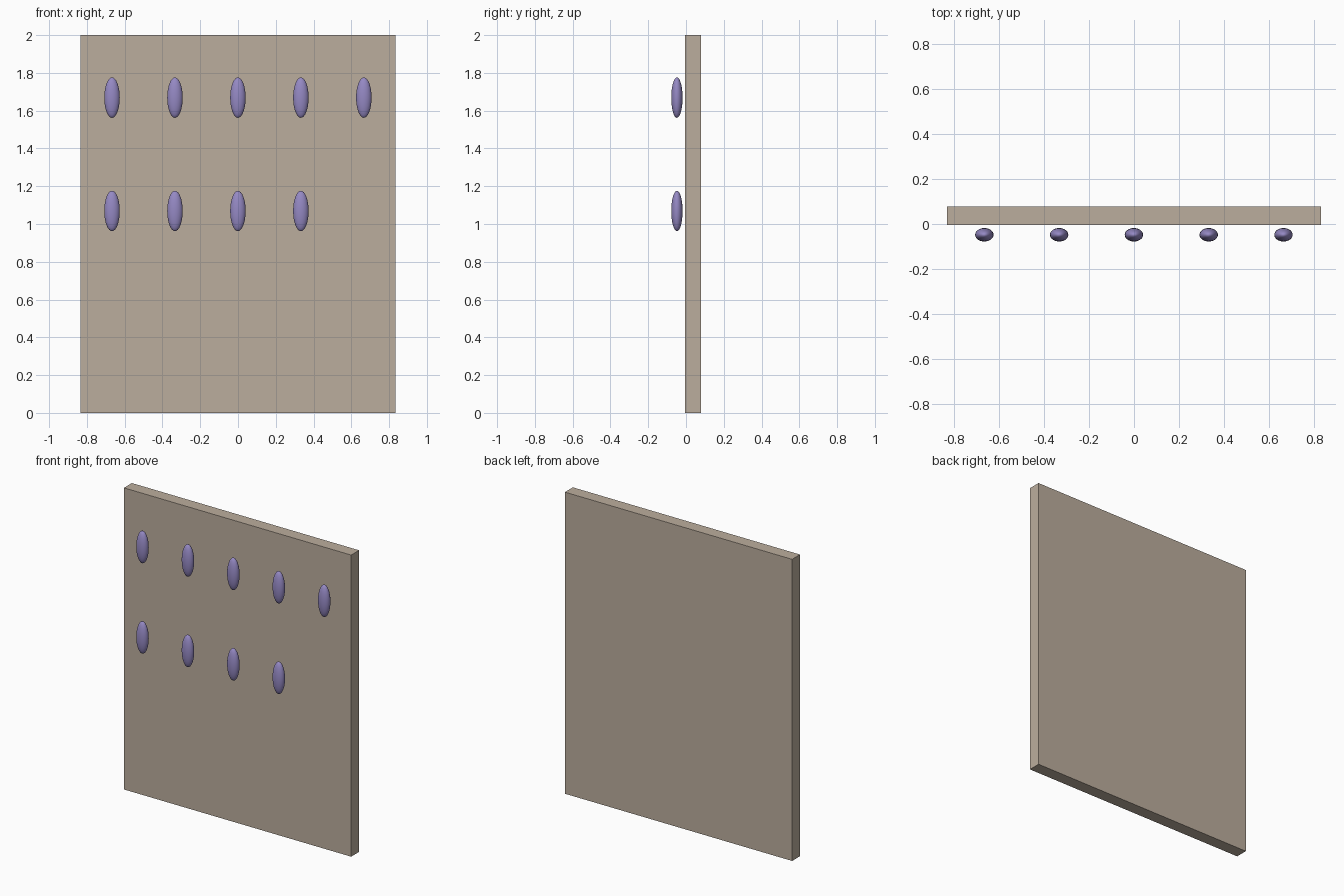
import bpy

if "Cube" in bpy.data.objects:
    bpy.data.objects.remove(bpy.data.objects["Cube"])

def material(name, rgb):
    m = bpy.data.materials.new(name)
    m.diffuse_color = (*rgb, 1)
    m.use_nodes = True
    m.node_tree.nodes["Principled BSDF"].inputs["Base Color"].default_value = m.diffuse_color
    return m

board_mat = material("tan_board", (0.50, 0.42, 0.34))
knob_mat = material("purple_grip", (0.30, 0.25, 0.55))

# Upright board
bpy.ops.mesh.primitive_cube_add(size=1, location=(0, 0.037, 1))
board = bpy.context.object
board.name = "board"
board.dimensions = (1.667, 0.083, 2)
bpy.ops.object.transform_apply(location=False, rotation=False, scale=True)
board.data.materials.append(board_mat)

# Rows of oval grips in front of the board: five above, four below
for row, (z, count) in enumerate([(1.669, 5), (1.069, 4)]):
    for i in range(count):
        bpy.ops.mesh.primitive_uv_sphere_add(
            segments=32, ring_count=16, radius=1,
            location=(-0.667 + i * 0.3333, -0.048, z))
        grip = bpy.context.object
        grip.name = f"grip_row{row + 1}_{i + 1}"
        grip.scale = (0.041, 0.030, 0.107)
        bpy.ops.object.transform_apply(location=False, rotation=False, scale=True)
        bpy.ops.object.shade_smooth()
        grip.data.materials.append(knob_mat)
